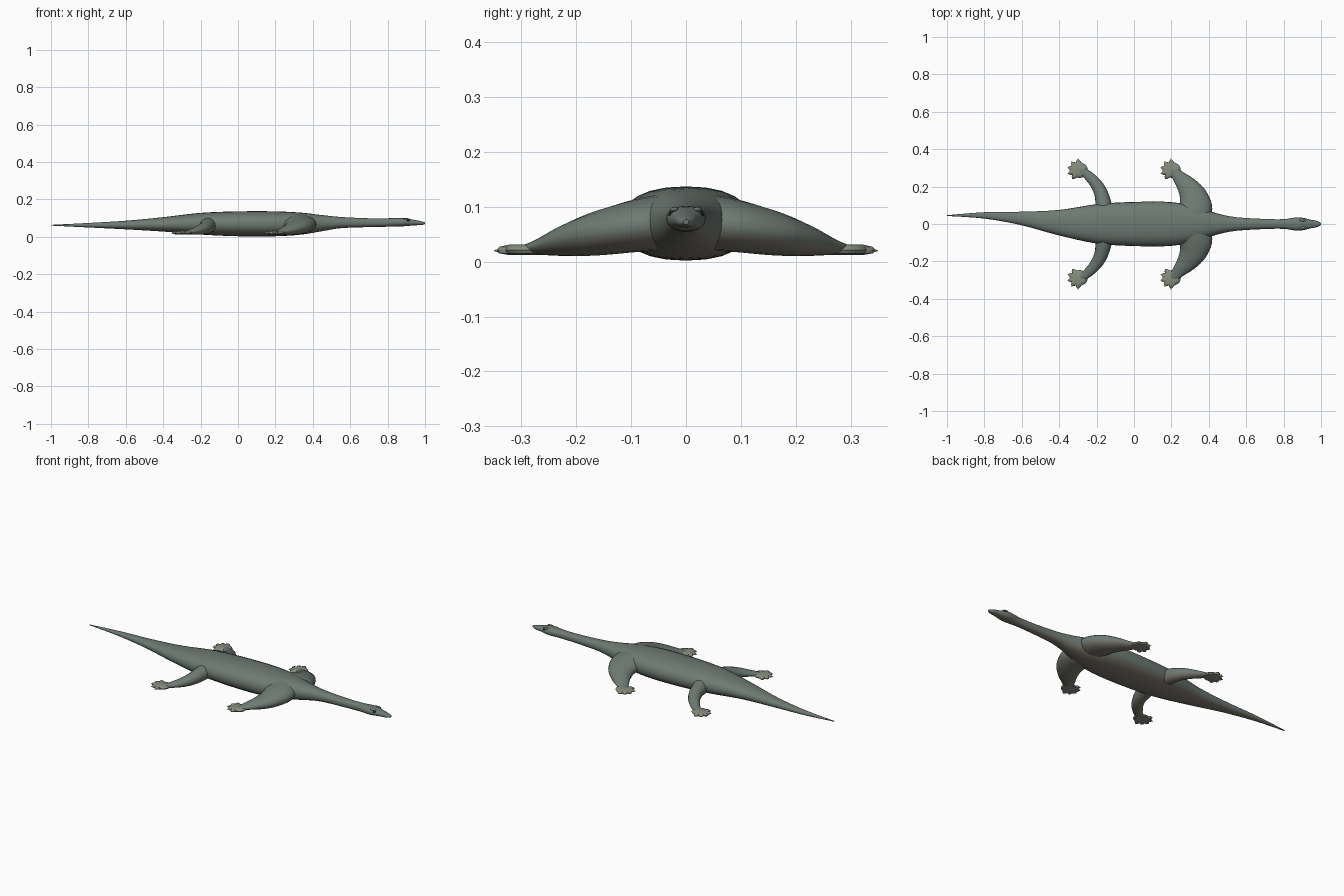
import bpy, bmesh, math
from mathutils import Vector

if "Cube" in bpy.data.objects:
    bpy.data.objects.remove(bpy.data.objects["Cube"])


def material(name, rgb):
    m = bpy.data.materials.new(name)
    m.diffuse_color = (*rgb, 1)
    m.use_nodes = True
    m.node_tree.nodes["Principled BSDF"].inputs["Base Color"].default_value = m.diffuse_color
    return m


BACK = material("back_skin", (0.155, 0.195, 0.17))
BELLY = material("belly_skin", (0.20, 0.19, 0.155))
FOOT = material("foot_skin", (0.24, 0.27, 0.21))
DARK = material("dark_eye", (0.012, 0.014, 0.012))


def smooth_rows(rows, n):
    """Catmull-Rom subdivision of a table of stations."""
    out = []
    for i in range(len(rows) - 1):
        a, b = rows[max(i - 1, 0)], rows[i]
        c, d = rows[i + 1], rows[min(i + 2, len(rows) - 1)]
        for k in range(n):
            t = k / n
            out.append([0.5 * (2 * q + (r - p) * t + (2 * p - 5 * q + 4 * r - s) * t * t
                               + (3 * q - p - 3 * r + s) * t ** 3)
                        for p, q, r, s in zip(a, b, c, d)])
    return out + [list(rows[-1])]


def finish(name, bm, mats):
    bmesh.ops.recalc_face_normals(bm, faces=bm.faces)
    me = bpy.data.meshes.new(name)
    bm.to_mesh(me)
    bm.free()
    for m in mats:
        me.materials.append(m)
    ob = bpy.data.objects.new(name, me)
    bpy.context.collection.objects.link(ob)
    bpy.context.view_layer.objects.active = ob
    ob.select_set(True)
    bpy.ops.object.shade_smooth_by_angle(angle=math.radians(45))
    ob.select_set(False)
    return ob


def mirror(ob):
    m = ob.modifiers.new("mirror", 'MIRROR')
    m.use_axis = (False, True, False)


def loft(name, rows, sides, power=1.0, sub=4):
    """Rows of x, y, half width, top z, bottom z lofted into a closed skin."""
    rows = smooth_rows(rows, sub)
    bm = bmesh.new()
    rings = []
    for i, (x, y, w, top, bot) in enumerate(rows):
        a, b = rows[max(i - 1, 0)], rows[min(i + 1, len(rows) - 1)]
        t = Vector((b[0] - a[0], b[1] - a[1], 0)).normalized()
        side = Vector((-t.y, t.x, 0))
        ring = []
        for k in range(sides):
            th = math.tau * k / sides
            c, s = math.cos(th), math.sin(th)
            c = math.copysign(abs(c) ** power, c)
            s = math.copysign(abs(s) ** power, s)
            ring.append(bm.verts.new(Vector((x, y, (top + bot) / 2 + s * (top - bot) / 2)) + side * c * w))
        rings.append(ring)
    for r0, r1 in zip(rings, rings[1:]):
        for k in range(sides):
            f = bm.faces.new((r0[k], r0[(k + 1) % sides], r1[(k + 1) % sides], r1[k]))
            # underside colour
            f.material_index = int(math.sin(math.tau * (k + 0.5) / sides) < -0.45)
    bm.faces.new(rings[0])
    bm.faces.new(rings[-1])
    return finish(name, bm, [BACK, BELLY])


# Tail, trunk, neck and head in one skin
loft("body", [
    (-1.0, .045, .002, .064, .060),
    (-.80, .046, .017, .074, .050),
    (-.60, .030, .036, .086, .040),
    (-.40, .008, .068, .105, .028),
    (-.20, .001, .105, .128, .012),
    (0.0, 0, .118, .136, .003),
    (.20, 0, .117, .136, .003),
    (.34, 0, .090, .129, .012),
    (.45, 0, .055, .116, .030),
    (.55, 0, .036, .106, .046),
    (.70, 0, .027, .099, .052),
    (.80, 0, .026, .099, .054),
    (.88, 0, .036, .101, .056),
    (.94, 0, .024, .091, .061),
    (.98, 0, .016, .083, .063),
    (1.0, 0, .005, .077, .068)], 24, 0.88)

# Limbs sweeping outward and back
mirror(loft("front_limb", [
    (.325, .050, .090, .122, .020),
    (.328, .095, .089, .113, .017),
    (.315, .150, .074, .096, .012),
    (.285, .200, .056, .075, .010),
    (.250, .240, .040, .054, .011),
    (.222, .270, .029, .038, .013),
    (.195, .290, .020, .030, .015)], 20))
mirror(loft("hind_limb", [
    (-.155, .050, .045, .108, .022),
    (-.162, .100, .043, .100, .018),
    (-.175, .160, .037, .084, .014),
    (-.200, .210, .032, .066, .012),
    (-.235, .250, .027, .048, .012),
    (-.265, .275, .022, .036, .014),
    (-.295, .287, .016, .030, .016)], 16))


def foot(name, cx, cy):
    """Flat webbed foot whose outline runs out into five blunt toes."""
    bm = bmesh.new()
    n = 60
    levels = [(0.6, .031), (.92, .027), (1.0, .021), (.92, .015), (.6, .012)]
    rings = []
    for scale, z in levels:
        ring = []
        for k in range(n):
            a = math.tau * k / n
            rel = (a - math.radians(165) + math.pi) % math.tau - math.pi
            r = .045
            if abs(rel) < math.radians(85):
                r = .048 + .014 * abs(math.cos(rel * 5 * math.pi / math.radians(170) + 0)) 
            ring.append(bm.verts.new((cx + r * scale * math.cos(a), cy + r * scale * .92 * math.sin(a), z)))
        rings.append(ring)
    for r0, r1 in zip(rings, rings[1:]):
        for k in range(n):
            bm.faces.new((r0[k], r0[(k + 1) % n], r1[(k + 1) % n], r1[k]))
    for ring in (rings[0], rings[-1]):
        bm.faces.new(ring)
    return finish(name, bm, [FOOT])


for label, cx in (("front", .205), ("hind", -.292)):
    mirror(foot(label + "_foot", cx, .288))
    # Pointed claws on the toes
    bm = bmesh.new()
    for i in range(5):
        a = math.radians(165 + (i - 2) * 34)
        d = Vector((math.cos(a), math.sin(a) * .92, 0))
        geo = bmesh.ops.create_cone(bm, cap_ends=True, segments=8, radius1=.006, radius2=.001, depth=.018)
        rot = Vector((0, 0, 1)).rotation_difference(d.normalized()).to_matrix()
        bmesh.ops.rotate(bm, verts=geo['verts'], matrix=rot)
        bmesh.ops.translate(bm, verts=geo['verts'], vec=Vector((cx, .288, .020)) + d * .057)
    mirror(finish(label + "_claws", bm, [FOOT]))

# Eyes with low brow ridges
for name, loc, size, mat in (("eye", (.908, .026, .086), (.009, .006, .007), DARK),
                             ("brow", (.900, .021, .094), (.020, .008, .006), BACK)):
    bm = bmesh.new()
    geo = bmesh.ops.create_uvsphere(bm, u_segments=14, v_segments=8, radius=1)
    bmesh.ops.scale(bm, verts=geo['verts'], vec=size)
    bmesh.ops.translate(bm, verts=geo['verts'], vec=loc)
    mirror(finish(name, bm, [mat]))
